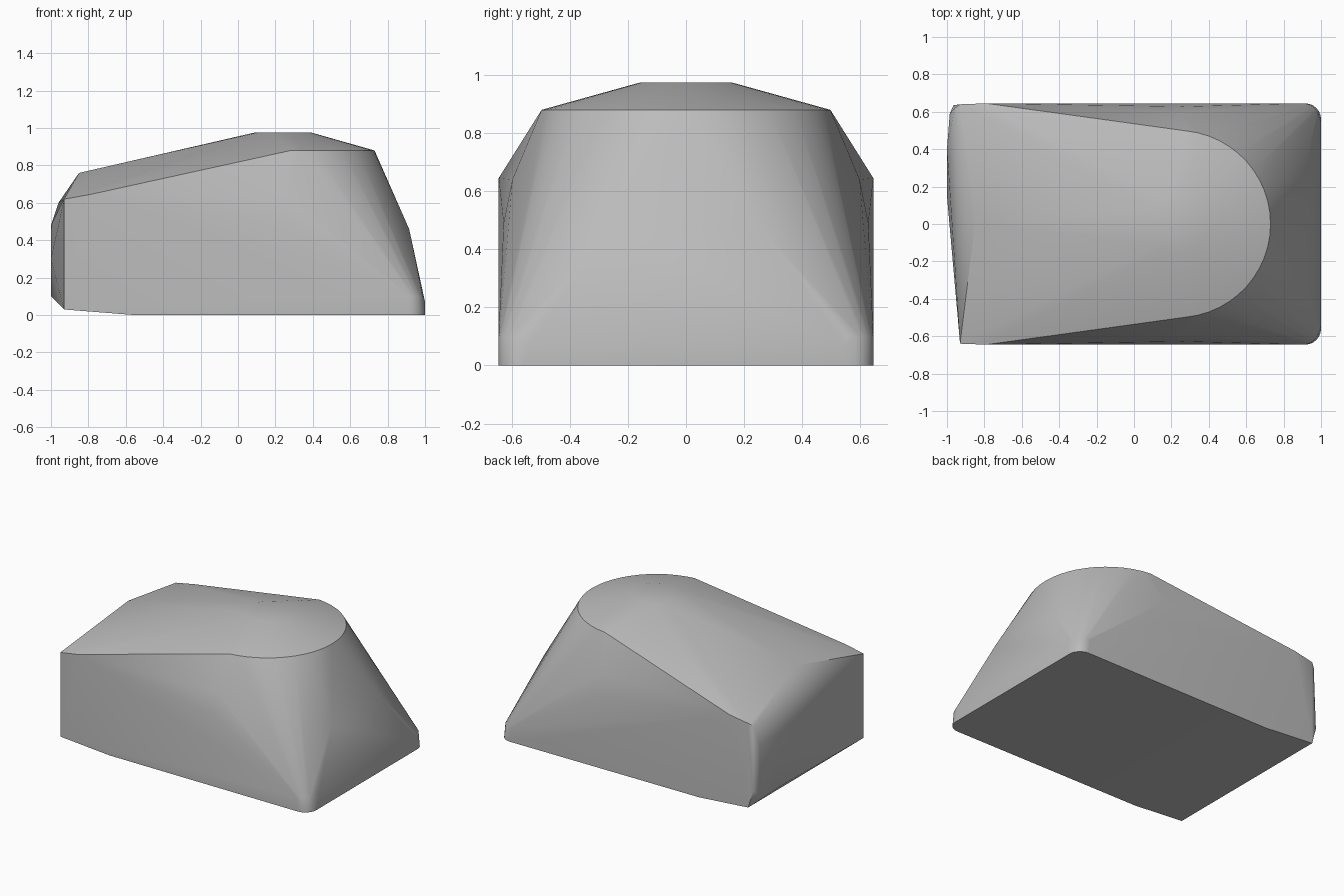
import bpy, bmesh, math

if "Cube" in bpy.data.objects:
    bpy.data.objects.remove(bpy.data.objects["Cube"], do_unlink=True)

# Single plain grey
grey = bpy.data.materials.new("plain grey")
grey.use_nodes = True
colour = (0.5, 0.5, 0.5, 1)
grey.diffuse_color = colour
grey.node_tree.nodes["Principled BSDF"].inputs["Base Color"].default_value = colour


def arc(cx, cy, z, radius, start, end, steps):
    """Points along a level arc, angles in degrees."""
    angles = [math.radians(start + (end - start) * i / steps) for i in range(steps + 1)]
    return [(cx + radius * math.cos(a), cy + radius * math.sin(a), z) for a in angles]


# Round shoulder and small raised crown
points = arc(0.23, 0, 0.88, 0.5, -84, 84, 24)
points += arc(0.24, 0, 0.975, 0.155, 0, 360, 24)

# Half outline, mirrored across y: rounded foot corner, bulged sides, tall end
half = arc(0.915, 0.56, 0, 0.085, 0, 90, 6) + arc(0.905, 0.56, 0.1, 0.085, 0, 90, 6)
half += [
    (1.0, 0.54, 0.07),
    (0.915, 0.27, 0.46),
    (0.25, 0.598, 0.64), (0.26, 0.628, 0.49),
    (-0.55, 0.64, 0),
    (-0.79, 0.645, 0.645), (-0.93, 0.64, 0.62),
    (-0.93, 0.64, 0.03),
]
points += half + [(x, -y, z) for x, y, z in half]

# Roof ridge end and the slight bulge of the end wall at one corner
points += [
    (-0.85, 0, 0.76),
    (-1, 0.4, 0.1), (-1, 0.4, 0.48), (-1, 0.15, 0.3),
    (-0.985, 0.59, 0.12), (-0.985, 0.59, 0.46),
    (-0.965, 0.635, 0.15), (-0.96, 0.62, 0.6),
]

# Wrap the outline points in one convex shell
bm = bmesh.new()
for p in points:
    bm.verts.new(p)
hull = bmesh.ops.convex_hull(bm, input=bm.verts)
spare = {v for v in hull["geom_interior"] + hull["geom_unused"] if isinstance(v, bmesh.types.BMVert)}
bmesh.ops.delete(bm, geom=list(spare), context="VERTS")
bmesh.ops.dissolve_limit(bm, angle_limit=math.radians(0.5), verts=bm.verts, edges=bm.edges)
bmesh.ops.recalc_face_normals(bm, faces=bm.faces)

mesh = bpy.data.meshes.new("wedge_shell")
bm.to_mesh(mesh)
bm.free()
mesh.materials.append(grey)
shell = bpy.data.objects.new("wedge_shell", mesh)
bpy.context.collection.objects.link(shell)
bpy.ops.object.select_all(action="DESELECT")
bpy.context.view_layer.objects.active = shell
shell.select_set(True)
bpy.ops.object.shade_smooth_by_angle(angle=math.radians(30))
